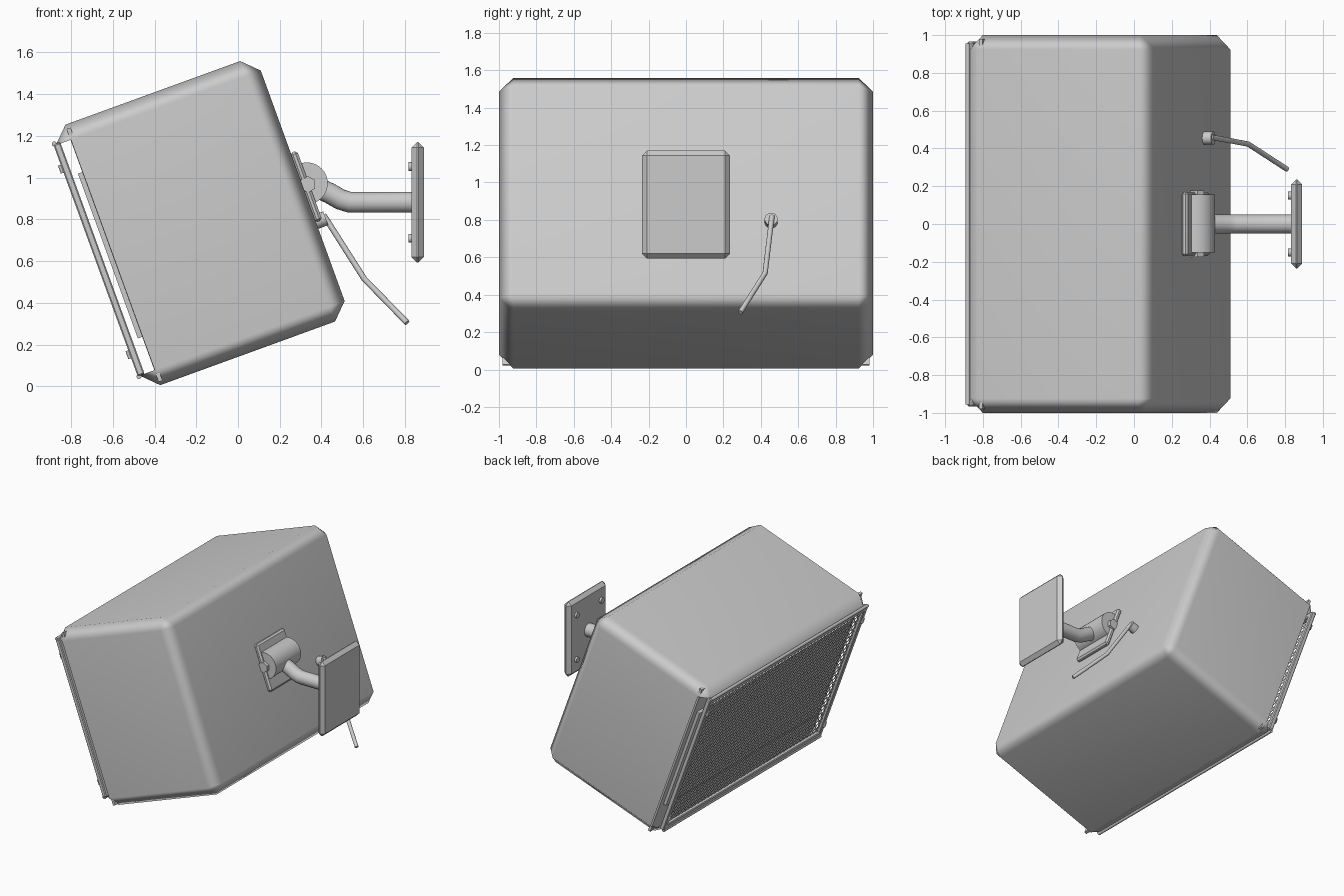
import bpy, bmesh, math
from mathutils import Matrix, Vector

if "Cube" in bpy.data.objects:
    bpy.data.objects.remove(bpy.data.objects["Cube"])

grey = bpy.data.materials.new("light_grey")
grey.diffuse_color = (0.6, 0.6, 0.6, 1)
grey.use_nodes = True
grey.node_tree.nodes["Principled BSDF"].inputs["Base Color"].default_value = grey.diffuse_color
TILT = Matrix.Rotation(math.radians(-20), 4, 'Y')   # cabinet leans 20 degrees
FLAT = Matrix.Identity(4)


def finish(name, bm, frame=FLAT, smooth=35):
    bm.transform(frame)
    mesh = bpy.data.meshes.new(name)
    bm.to_mesh(mesh)
    bm.free()
    mesh.materials.append(grey)
    obj = bpy.data.objects.new(name, mesh)
    bpy.context.collection.objects.link(obj)
    bpy.ops.object.select_all(action='DESELECT')
    obj.select_set(True)
    bpy.context.view_layer.objects.active = obj
    bpy.ops.object.shade_smooth_by_angle(angle=math.radians(smooth))
    return obj


def box_mesh(lo, hi, bevel=0.0):
    bm = bmesh.new()
    lo, hi = Vector(lo), Vector(hi)
    size = hi - lo
    bmesh.ops.create_cube(bm, size=1)
    bm.transform(Matrix.Translation((lo + hi) / 2) @ Matrix.Diagonal((*size, 1)))
    if bevel:
        bmesh.ops.bevel(bm, geom=bm.edges[:], offset=bevel, segments=1, affect='EDGES')
    bm.normal_update()
    return bm


def box(name, lo, hi, bevel=0.0, frame=FLAT):
    return finish(name, box_mesh(lo, hi, bevel), frame)


def rod(name, a, b, radius, sides=24, frame=FLAT):
    a, b = Vector(a), Vector(b)
    bm = bmesh.new()
    bmesh.ops.create_cone(bm, cap_ends=True, segments=sides, radius1=radius,
                          radius2=radius, depth=(b - a).length)
    turn = (b - a).to_track_quat('Z', 'Y').to_matrix().to_4x4()
    bm.transform(Matrix.Translation((a + b) / 2) @ turn)
    return finish(name, bm, frame)


def pipe(name, points, radius, sides=24):
    # sweep a circle along a path, mitred at each bend
    bm = bmesh.new()
    pts = [Vector(p) for p in points]
    rings = []
    for i, p in enumerate(pts):
        d_in = (p - pts[max(i - 1, 0)]).normalized()
        d_out = (pts[min(i + 1, len(pts) - 1)] - p).normalized()
        d = (d_in + d_out).normalized()
        side = d.cross(Vector((0, 1, 0))).normalized()
        up = side.cross(d)
        rings.append([bm.verts.new(p + radius * (math.cos(t) * side + math.sin(t) * up))
                      for t in (2 * math.pi * k / sides for k in range(sides))])
    for r, s in zip(rings, rings[1:]):
        for k in range(sides):
            n = (k + 1) % sides
            bm.faces.new((r[k], r[n], s[n], s[k]))
    bm.faces.new(rings[0])
    bm.faces.new(rings[-1])
    bmesh.ops.recalc_face_normals(bm, faces=bm.faces[:])
    return finish(name, bm)


# Cabinet: chamfered box, open at the front and along its front side edges
bm = box_mesh((-0.425, -1, 0.133), (0.62, 1, 1.461), 0.077)
opening = [f for f in bm.faces if f.normal.x < -0.5 and abs(f.normal.z) < 0.1]
bmesh.ops.delete(bm, geom=opening, context='FACES')
cabinet = finish("cabinet", bm, TILT, 60)
cabinet.modifiers.new("even_shading", 'WEIGHTED_NORMAL').keep_sharp = True

# Panels behind the grille
box("inner_panel", (-0.35, -0.98, 0.15), (-0.33, 0.98, 1.44), frame=TILT)
box("baffle", (-0.372, -0.93, 0.38), (-0.35, 0.93, 1.22), frame=TILT)

# Perforated grille: rows of hexagons with open centres
bm = bmesh.new()
PITCH = 0.04
row_step = PITCH * math.sqrt(3) / 2
for row in range(33):
    z = 0.245 + row * row_step
    for col in range(47):
        y = -0.93 + (col + 0.5 * (row % 2)) * PITCH
        rings = [[bm.verts.new((-0.415, y + r * math.sin(k * math.pi / 3),
                                z + r * math.cos(k * math.pi / 3))) for k in range(6)]
                 for r in (PITCH / math.sqrt(3), PITCH * 0.38)]
        for k in range(6):
            n = (k + 1) % 6
            bm.faces.new((rings[0][k], rings[1][k], rings[1][n], rings[0][n]))
bmesh.ops.remove_doubles(bm, verts=bm.verts[:], dist=0.0005)
bmesh.ops.recalc_face_normals(bm, faces=bm.faces[:])
finish("grille", bm, TILT)

# Grille frame bars and corner clips
for z, part in ((0.23, "lower"), (1.37, "upper")):
    box(f"{part}_frame_bar", (-0.435, -0.95, z - 0.022), (-0.4, 0.95, z + 0.022), 0.006, TILT)
    edge = 0.207 if part == "lower" else 1.393
    rod(f"{part}_frame_rod", (-0.43, -0.955, edge), (-0.43, 0.955, edge), 0.012, 12, TILT)
for s, part in ((-1, "near"), (1, "far")):
    box(f"{part}_frame_bar", (-0.435, s * 0.945 - 0.02, 0.21),
        (-0.4, s * 0.945 + 0.02, 1.39), 0.006, TILT)
    for z in (0.322, 1.268):
        rod(f"{part}_frame_clip", (-0.437, s * 0.945, z - 0.02),
            (-0.437, s * 0.945, z + 0.02), 0.012, 12, TILT)

# Swivel bracket on the back of the cabinet
box("mount_plate", (0.615, -0.17, 0.61), (0.652, 0.17, 0.965), 0.012, TILT)
rod("pivot_barrel", (0.33, -0.15, 0.973), (0.33, 0.155, 0.973), 0.1, 32)
rod("pivot_bolt", (0.335, -0.175, 0.968), (0.335, 0.178, 0.968), 0.04, 6)

# Bent arm, wall plate and its screws
pipe("arm", [(0.35, 0, 0.965), (0.44, 0, 0.925), (0.49, 0, 0.896),
             (0.535, 0, 0.882), (0.84, 0, 0.882)], 0.05)
box("wall_plate", (0.832, -0.235, 0.593), (0.89, 0.235, 1.17), 0.026)
for y in (-0.15, 0.15):
    for z in (0.71, 1.053):
        rod("wall_screw", (0.816, y, z), (0.84, y, z), 0.021, 16)

# Cable with plug
rod("plug", (0.615, 0.455, 0.613), (0.67, 0.455, 0.613), 0.035, 16, TILT)
pipe("cable", [(0.41, 0.46, 0.82), (0.43, 0.456, 0.79), (0.605, 0.423, 0.515),
               (0.81, 0.29, 0.305)], 0.014, 12)
